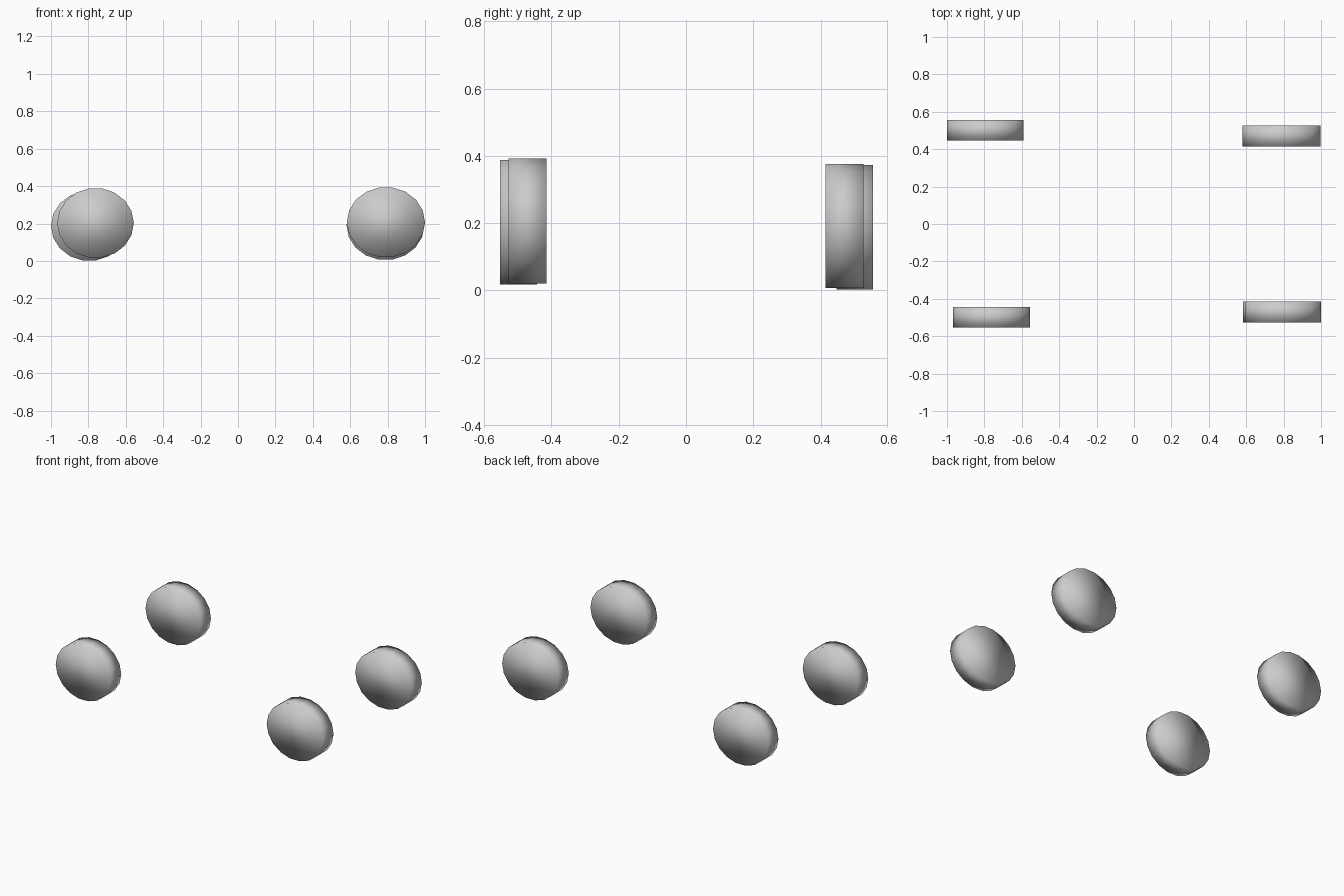
import bpy, bmesh, math

if "Cube" in bpy.data.objects:
    bpy.data.objects.remove(bpy.data.objects["Cube"])

SIDES = 18

def wheel(name, x0, x1, y0, y1, z0, z1):
    """Solid, slightly oval low-poly disc with smooth shading, filling the given bounds."""
    cx, cz = (x0 + x1) / 2, (z0 + z1) / 2
    rx, rz = (x1 - x0) / 2, (z1 - z0) / 2
    bm = bmesh.new()
    rings = []
    for y in (y0, y1):
        ring = []
        for i in range(SIDES):
            a = 2 * math.pi * i / SIDES
            ring.append(bm.verts.new((cx + rx * math.cos(a), y, cz + rz * math.sin(a))))
        rings.append(ring)
    front, back = rings
    # flat caps, fanned from a vertex on the rim
    for i in range(1, SIDES - 1):
        bm.faces.new((front[0], front[i], front[i + 1]))
        bm.faces.new((back[0], back[i + 1], back[i]))
    # tread
    for i in range(SIDES):
        j = (i + 1) % SIDES
        bm.faces.new((front[i], back[i], back[j], front[j]))
    bmesh.ops.recalc_face_normals(bm, faces=bm.faces[:])
    for f in bm.faces:
        f.smooth = True
    me = bpy.data.meshes.new(name)
    bm.to_mesh(me)
    bm.free()
    ob = bpy.data.objects.new(name, me)
    bpy.context.collection.objects.link(ob)
    return ob

# four separate wheels, slightly offset from one another
wheel("wheel_front_left", -0.967, -0.557, -0.553, -0.443, 0.015, 0.39)
wheel("wheel_back_left", -1.0, -0.59, 0.447, 0.556, 0.0, 0.375)
wheel("wheel_front_right", 0.582, 1.0, -0.527, -0.414, 0.018, 0.395)
wheel("wheel_back_right", 0.58, 0.997, 0.415, 0.527, 0.004, 0.378)
